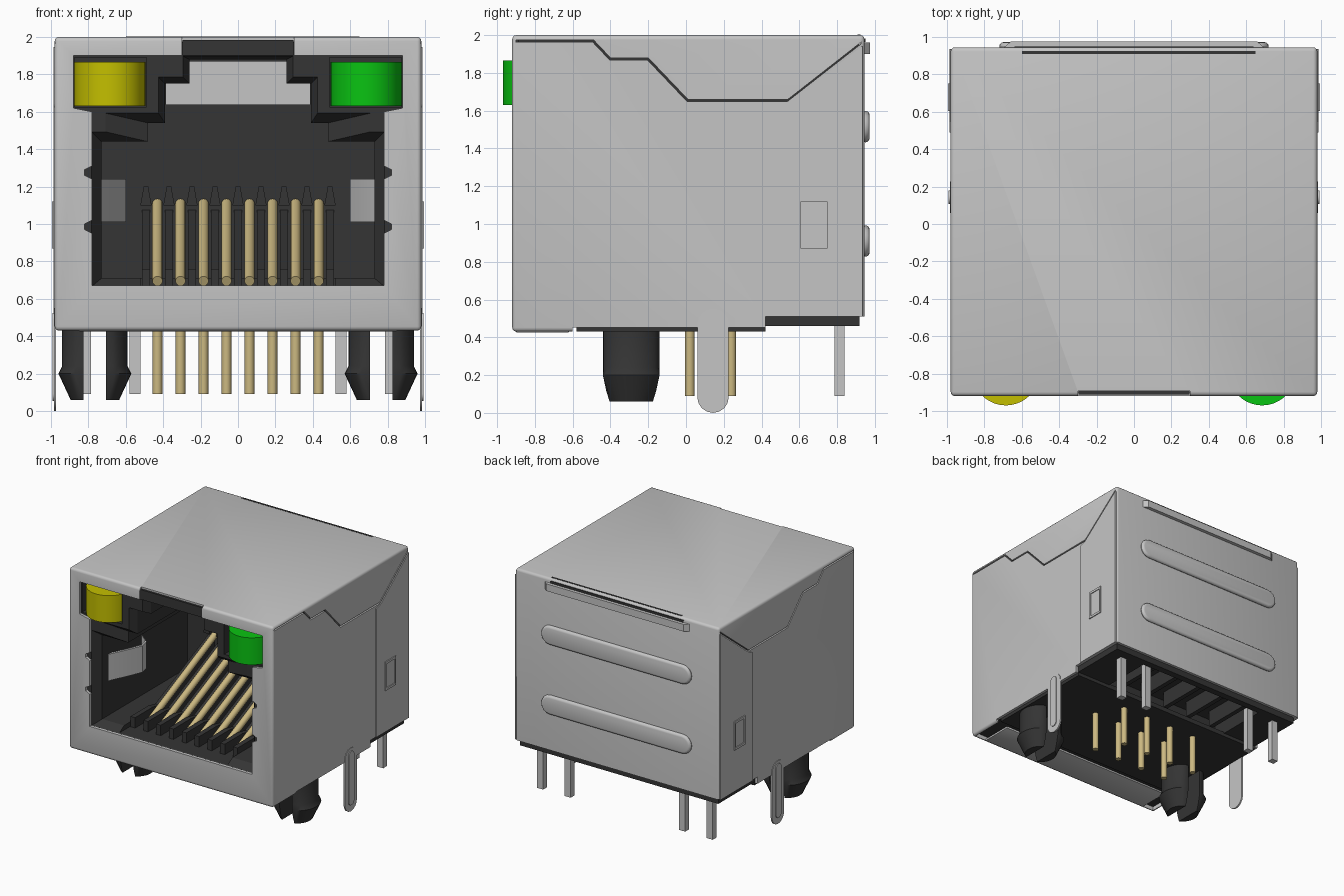
import bpy, bmesh, math
from mathutils import Vector

cube = bpy.data.objects.get("Cube")
if cube:
    bpy.data.objects.remove(cube, do_unlink=True)


def material(name, r, g, b):
    m = bpy.data.materials.new(name)
    m.use_nodes = True
    m.diffuse_color = (r, g, b, 1)
    bsdf = next(n for n in m.node_tree.nodes if n.type == 'BSDF_PRINCIPLED')
    bsdf.inputs["Base Color"].default_value = (r, g, b, 1)
    return m


STEEL = material("steel grey", 0.56, 0.56, 0.56)
BLACK = material("black plastic", 0.035, 0.035, 0.035)
GOLD = material("gold contact", 0.6, 0.48, 0.22)
YELLOW = material("yellow lamp", 0.55, 0.52, 0.0)
GREEN = material("green lamp", 0.003, 0.55, 0.006)


def finish(name, bm, mat):
    bmesh.ops.recalc_face_normals(bm, faces=bm.faces)
    me = bpy.data.meshes.new(name)
    bm.to_mesh(me)
    bm.free()
    ob = bpy.data.objects.new(name, me)
    bpy.context.collection.objects.link(ob)
    if mat:
        me.materials.append(mat)
    return ob


def activate(ob):
    bpy.ops.object.select_all(action='DESELECT')
    ob.select_set(True)
    bpy.context.view_layer.objects.active = ob


def smooth(ob):
    activate(ob)
    bpy.ops.object.shade_smooth_by_angle(angle=math.radians(35))
    return ob


def prism(name, pts, axis, a, b, mat=None):
    """Extrude a 2D outline along an axis from a to b."""
    place = {'x': lambda p, t: (t, p[0], p[1]),
             'y': lambda p, t: (p[0], t, p[1]),
             'z': lambda p, t: (p[0], p[1], t)}[axis]
    bm = bmesh.new()
    face = bm.faces.new([bm.verts.new(place(p, a)) for p in pts])
    ext = bmesh.ops.extrude_face_region(bm, geom=[face])
    step = Vector(place((0, 0), b - a))
    bmesh.ops.translate(bm, vec=step, verts=[v for v in ext['geom'] if isinstance(v, bmesh.types.BMVert)])
    return finish(name, bm, mat)


def box(name, x, y, z, mat=None):
    return prism(name, [(x[0], y[0]), (x[1], y[0]), (x[1], y[1]), (x[0], y[1])], 'z', z[0], z[1], mat)


def bevel(ob, width, segments=3):
    mod = ob.modifiers.new("Bevel", 'BEVEL')
    mod.width, mod.segments = width, segments
    activate(ob)
    bpy.ops.object.modifier_apply(modifier=mod.name)
    return smooth(ob)


def cut(ob, *cutters):
    for c in cutters:
        c.hide_render = True
        mod = ob.modifiers.new("Cut", 'BOOLEAN')
        mod.operation, mod.solver, mod.object = 'DIFFERENCE', 'EXACT', c
        activate(ob)
        bpy.ops.object.modifier_apply(modifier=mod.name)
        bpy.data.objects.remove(c, do_unlink=True)


def mirrored(half):
    return half + [(-x, z) for x, z in reversed(half)]


def flip(pts, s):
    return [(s * p[0], p[1]) for p in pts]


def stadium(cx, cz, half_len, r, upright):
    pts = []
    for i in range(18):
        a = math.pi * (i if i < 9 else i - 1) / 8
        u = r * math.cos(a)
        v = r * math.sin(a) + (half_len - r) * (1 if i < 9 else -1)
        pts.append((cx + u, cz + v) if upright else (cx + v, cz + u))
    return pts


def ordered(a, b):
    return (min(a, b), max(a, b))


# Metal shell, hollow and open below
shell = bevel(box("shell", (-.98, .98), (-.92, .945), (.43, 2), STEEL), .022)
opening = mirrored([(.78, .67), (.78, .95), (.82, .97), (.82, 1), (.78, 1.02), (.78, 1.24),
                    (.82, 1.26), (.82, 1.29), (.78, 1.31), (.78, 1.6), (.88, 1.62),
                    (.88, 1.9), (.3, 1.9), (.3, 2.1)])
cut(shell,
    box("inner", (-.957, .957), (-.897, .922), (.2, 1.977)),
    prism("opening", opening, 'y', -1.1, -.894),
    box("side_trim", (-1.1, 1.1), (-.6, .42), (.3, .452)),
    box("rear_trim", (-1.1, 1.1), (.42, 1.1), (.3, .51)))

# Folded seam along each side
seam = [(-.9, 1.975), (-.49, 1.975), (-.4, 1.88), (-.2, 1.88), (.01, 1.66), (.54, 1.66), (.93, 1.965)]
band = seam + [(y - .004, z - .012) for y, z in reversed(seam)]
for s in (-1, 1):
    cut(shell, prism("seam", band, 'x', s * .9, s * 1.1))
smooth(shell)

# Plastic insert with stepped cavity, lamp pockets and rear recess
body = box("plastic_insert", (-.953, .953), (-.89, .918), (.46, 1.973), BLACK)
cavity = mirrored([(.73, .71), (.73, 1.44), (.48, 1.44), (.48, 1.54), (.39, 1.54), (.39, 1.75),
                   (.26, 1.75), (.26, 1.88)])
rim = mirrored([(.79, .66), (.79, 1.5), (.74, 1.5), (.74, 1.6), (.43, 1.6), (.43, 1.79),
                (.3, 1.79), (.3, 1.9)])
flare = prism("flare", rim, 'y', -.9, -.82)
for v in flare.data.vertices:
    if v.co.y > -.85:
        near = min(range(len(rim)), key=lambda i: abs(rim[i][0] - v.co.x) + abs(rim[i][1] - v.co.z))
        v.co.x, v.co.z = cavity[near]
cut(body, prism("cavity", cavity, 'y', -1, .35), flare,
    box("contact_well", (-.52, .52), (-1, .34), (.67, .9)),
    box("rear_window", (-.385, .385), (.2, 1), (1.64, 1.87)),
    box("under_recess", (-.62, .62), (.3, .86), (.3, .62)))
for s in (-1, 1):
    cut(body, box("pocket", ordered(s * .49, s * .875), (-1, -.5), (1.625, 1.89)))
skid = box("bottom_plate", (-.95, .95), (-.58, .42), (.43, .47), BLACK)
top_tab = box("top_front_tab", (-.298, .298), (-.912, -.88), (1.9, 1.985), BLACK)
bottom_tab = bevel(box("bottom_front_tab", (-.85, .85), (-.9, -.62), (.425, .445), STEEL), .006, 2)

# Contact comb: low fins in front, pointed slots on the rear wall
pitch = .123
for i in range(9):
    x = (i - 4) * pitch
    prism("comb_fin", [(-.74, .66), (-.74, .76), (-.5, .76), (-.4, .74), (.36, 1.08), (.36, .66)],
          'x', x - .022, x + .022, BLACK)
    prism("comb_point", [(x - .03, 1.1), (x + .03, 1.1), (x + .012, 1.2), (x - .012, 1.2)],
          'y', .27, .36, BLACK)
for i in range(5):
    x = (i - 2) * 2 * pitch
    box("under_rib", (x - .02, x + .02), (.4, .87), (.48, .63), BLACK)


def rod(name, a, b, r, mat):
    a, b = Vector(a), Vector(b)
    bm = bmesh.new()
    bmesh.ops.create_cone(bm, cap_ends=True, segments=12, radius1=r, radius2=r, depth=(b - a).length)
    turn = Vector((0, 0, 1)).rotation_difference(b - a)
    for v in bm.verts:
        v.co = turn @ v.co + (a + b) / 2
    return smooth(finish(name, bm, mat))


# Sprung contacts and their solder legs
for i in range(8):
    x = (i - 3.5) * pitch
    y = .02 if i % 2 else .24
    rod("contact", (x, -.58, .695), (x, .33, 1.11), .028, GOLD)
    rod("contact_leg", (x, y, .09), (x, y, .5), .026, GOLD)


def peg(s):
    """Split snap peg: lathe, then keep the two halves beside the slot."""
    for side in (-1, 1):
        bm = bmesh.new()
        profile = [(.175, .46), (.175, .24), (.195, .2), (.13, .06)]
        rings = [[bm.verts.new((r * math.cos(a), max(-.15, min(.15, r * math.sin(a))), z))
                  for a in (math.tau * k / 32 for k in range(32))] for r, z in profile]
        for lo, hi in zip(rings, rings[1:]):
            for k in range(32):
                bm.faces.new((lo[k], lo[k - 1], hi[k - 1], hi[k]))
        bm.faces.new(rings[0])
        bm.faces.new(rings[-1])
        geom = bm.verts[:] + bm.edges[:] + bm.faces[:]
        bmesh.ops.bisect_plane(bm, geom=geom, plane_co=(side * .06, 0, 0), plane_no=(side, 0, 0), clear_inner=True)
        bmesh.ops.holes_fill(bm, edges=[e for e in bm.edges if e.is_boundary])
        bmesh.ops.translate(bm, vec=(s * .765, -.29, 0), verts=bm.verts)
        smooth(finish("snap_peg", bm, BLACK))


# Parts that repeat on both sides
for s, lamp in ((-1, YELLOW), (1, GREEN)):
    peg(s)
    # Lamp with rounded front
    arc = [(s * .685 + .19 * math.cos(a), -.765 - .205 * math.sin(a))
           for a in (math.pi * k / 20 for k in range(21))]
    smooth(prism("lamp", arc + [(s * .685 - .19, -.52), (s * .685 + .19, -.52)], 'z', 1.63, 1.865, lamp))
    # Lamp solder legs
    for x in (.55, .815):
        box("lamp_leg", (s * x - .03, s * x + .03), (.785, .84), (.09, .65), STEEL)
    # Grounding clip with raised rib
    smooth(prism("ground_clip", stadium(.143, .275, .275, .083, True), 'x', s * .972, s * .985, STEEL))
    smooth(prism("clip_rib", stadium(.143, .29, .235, .037, True), 'x', s * .98, s * .992, STEEL))
    # Rear cover flap with raised latch window
    prism("rear_flap", [(.49, .51), (.49, 1.625), (.545, 1.64), (.935, 1.945), (.935, .51)],
          'x', s * .97, s * .987, STEEL)
    latch = prism("latch_window", [(.605, .87), (.75, .87), (.75, 1.12), (.605, 1.12)], 'x', s * .97, s * .995, STEEL)
    cut(latch, box("recess", ordered(s * .988, s * 1.1), (.625, .735), (.89, 1.1)))
    # Springy shield finger folded into the port
    path = [(.8, -.91), (.77, -.8), (.72, -.72), (.64, -.55), (.6, -.45), (.62, -.37), (.73, -.28)]
    strip = path + [(x + .018, y + .01) for x, y in reversed(path)]
    smooth(prism("shield_finger", flip(strip, s), 'z', 1.01, 1.24, STEEL))

# Rear cover: two stiffening ribs, hooked lip and dark slot
for z in (1.515, .91):
    bevel(prism("rear_rib", stadium(0, z, .72, .083, False), 'y', .93, .972, STEEL), .024)
prism("rear_lip", [(-.7, .94), (-.66, .975), (.66, .975), (.7, .94)], 'z', 1.9, 1.962, STEEL)
box("rear_slot", (-.64, .64), (.94, .95), (1.963, 1.982), BLACK)
box("top_slot", (-.6, .65), (.908, .924), (1.995, 2.002), BLACK)
